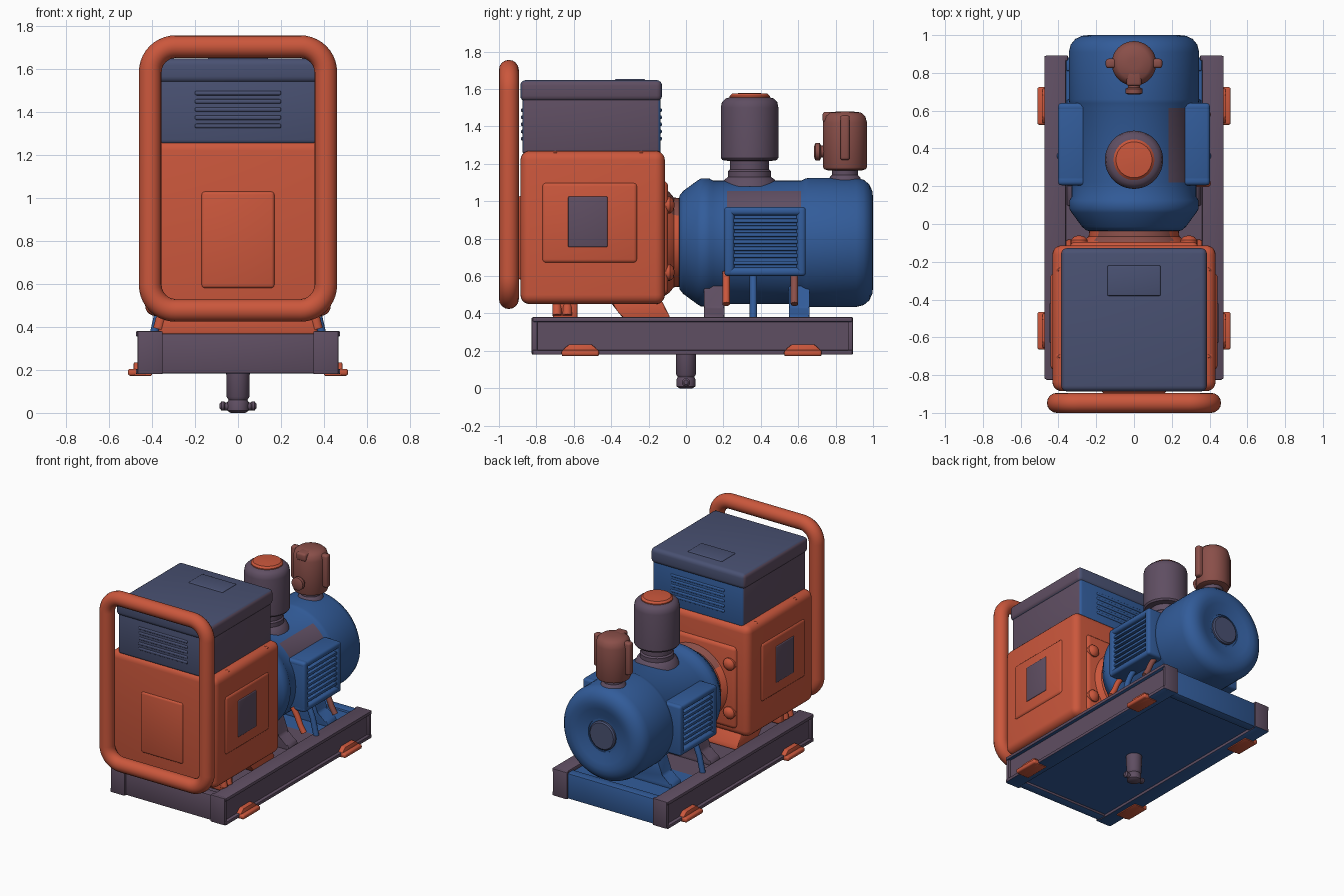
import bpy, bmesh, math
from mathutils import Vector

if "Cube" in bpy.data.objects:
    bpy.data.objects.remove(bpy.data.objects["Cube"])


def mat(name, hexv):
    m = bpy.data.materials.new(name)
    c = [int(hexv[i:i + 2], 16) / 255 for i in (0, 2, 4)]
    m.diffuse_color = [((v + .055) / 1.055) ** 2.4 if v > .04 else v / 12.92 for v in c] + [1]
    m.use_nodes = True
    m.node_tree.nodes["Principled BSDF"].inputs["Base Color"].default_value = m.diffuse_color
    return m


ORANGE = mat("orange", "CB573C")
BLUE = mat("blue", "325C9A")
PURPLE = mat("dusky purple", "5F4E62")
SLATE = mat("slate blue", "495172")
BROWN = mat("red brown", "8A4F49")


def finish(name, bm, m, angle=35):
    bmesh.ops.recalc_face_normals(bm, faces=bm.faces)
    me = bpy.data.meshes.new(name)
    bm.to_mesh(me)
    bm.free()
    ob = bpy.data.objects.new(name, me)
    bpy.context.collection.objects.link(ob)
    me.materials.append(m)
    smooth(ob, angle)
    return ob


def smooth(ob, angle=35):
    bpy.ops.object.select_all(action='DESELECT')
    ob.select_set(True)
    bpy.context.view_layer.objects.active = ob
    bpy.ops.object.shade_smooth_by_angle(angle=math.radians(angle))


def paint(ob, m, rule):
    """Give a second colour to faces whose (normal, centre) satisfy the rule."""
    ob.data.materials.append(m)
    for f in ob.data.polygons:
        if rule(f.normal, f.center):
            f.material_index = len(ob.data.materials) - 1
    return ob


def box(name, m, x, y, z, bev=0.0, seg=3):
    """Bevelled box from three (min, max) ranges."""
    bm = bmesh.new()
    bmesh.ops.create_cube(bm, size=1)
    for v in bm.verts:
        v.co = [r[0] + (c + .5) * (r[1] - r[0]) for c, r in zip(v.co, (x, y, z))]
    if bev:
        bmesh.ops.bevel(bm, geom=bm.edges[:], offset=bev, segments=seg, profile=.5, affect='EDGES')
    return finish(name, bm, m)


def lathe(name, m, pts, loc, axis='Z', n=48):
    """Revolve (radius, height) points about an axis through loc."""
    bm = bmesh.new()
    rings = []
    for r, h in pts:
        ring = []
        for i in range(n):
            a = 2 * math.pi * i / n
            p, q = r * math.cos(a), r * math.sin(a)
            co = {'Z': (p, q, h), 'Y': (p, h, q), 'X': (h, p, q)}[axis]
            ring.append(bm.verts.new(Vector(co) + Vector(loc)))
        rings.append(ring)
    for a, b in zip(rings, rings[1:]):
        for i in range(n):
            j = (i + 1) % n
            bm.faces.new((a[i], a[j], b[j], b[i]))
    bm.faces.new(rings[0])
    bm.faces.new(rings[-1])
    return finish(name, bm, m)


def prism(name, m, pts, axis, lo, hi, bev=0.01):
    """Extrude a 2D outline: axis X uses (y, z) points, axis Y uses (x, z)."""
    bm = bmesh.new()
    f = lambda p, t: (t, p[0], p[1]) if axis == 'X' else (p[0], t, p[1])
    a = [bm.verts.new(f(p, lo)) for p in pts]
    b = [bm.verts.new(f(p, hi)) for p in pts]
    bm.faces.new(a)
    bm.faces.new(b)
    for i in range(len(pts)):
        j = (i + 1) % len(pts)
        bm.faces.new((a[i], a[j], b[j], b[i]))
    if bev:
        bmesh.ops.bevel(bm, geom=bm.edges[:], offset=bev, segments=2, profile=.5, affect='EDGES')
    return finish(name, bm, m)


def tube(name, m, pts, r, cyclic=False):
    cu = bpy.data.curves.new(name, 'CURVE')
    cu.dimensions = '3D'
    cu.bevel_depth, cu.bevel_resolution, cu.use_fill_caps = r, 6, True
    s = cu.splines.new('POLY')
    s.points.add(len(pts) - 1)
    for p, c in zip(s.points, pts):
        p.co = (*c, 1)
    s.use_cyclic_u = cyclic
    cu.materials.append(m)
    ob = bpy.data.objects.new(name, cu)
    bpy.context.collection.objects.link(ob)
    bpy.ops.object.select_all(action='DESELECT')
    ob.select_set(True)
    bpy.context.view_layer.objects.active = ob
    bpy.ops.object.convert(target='MESH')
    smooth(bpy.context.view_layer.objects.active, 50)


def span(s, a, b):
    return tuple(sorted((s * a, s * b)))


under = lambda n, c: n.z < -.5

# Base: deck in two halves, side channels, end beams, feet
paint(box("base_deck_front", PURPLE, (-.44, .44), (-.79, .4), (.2, .355)), BLUE, under)
box("base_deck_back", BLUE, (-.44, .44), (.4, .86), (.2, .355))
for s, side in ((1, "right"), (-1, "left")):
    box("rail_web_" + side, PURPLE, span(s, .36, .45), (-.815, .885), (.19, .37))
    for nm, z in (("top", (.355, .38)), ("bottom", (.18, .205))):
        paint(box(f"rail_{nm}_flange_{side}", PURPLE, span(s, .36, .475), (-.82, .89), z, .006, 2), BLUE, under)
    for e, y in (("front", (-.825, -.795)), ("back", (.865, .893))):
        paint(box(f"rail_{e}_cap_{side}", PURPLE, span(s, .35, .467), y, (.18, .38), .006, 2), BLUE, under)
    for e, y in (("front", -.565), ("back", .625)):
        prism(f"foot_{e}_{side}", ORANGE, [(y - .1, .172), (y + .1, .172), (y + .09, .21), (y + .06, .235),
              (y - .06, .235), (y - .09, .21)], 'X', *span(s, .40, .485), .006)
        box(f"foot_pad_{e}_{side}", ORANGE, span(s, .42, .512), (y - .1, y + .1), (.172, .205), .012)
for e, y in (("front", (-.812, -.74)), ("back", (.81, .882))):
    paint(box(f"{e}_beam", PURPLE if e == "front" else BLUE, (-.36, .36), y, (.183, .37), .008, 2), BLUE, under)

# Drain valve below the base
lathe("drain_pipe", PURPLE, [(.035, 0), (.05, .01), (.05, .05), (.044, .06), (.053, .075), (.055, .2)], (0, 0, 0))
tube("drain_handle", PURPLE, [(-.075, 0, .03), (.075, 0, .03)], .018)
for s in (-1, 1):
    lathe("drain_handle_knob", PURPLE, [(.012, -.015), (.022, -.006), (.022, .006), (.012, .015)],
          (s * .07, 0, .032), 'X', 20)

# Engine housing with front panel, side panels and grilles
box("engine_housing", ORANGE, (-.432, .432), (-.885, -.113), (.45, 1.27), .05, 5)
box("front_panel", ORANGE, (-.17, .17), (-.896, -.85), (.58, 1.03), .015)
box("back_plate", ORANGE, (-.34, .34), (-.15, -.095), (.5, 1.11), .03)
for s, side in ((1, "right"), (-1, "left")):
    box("side_panel_" + side, ORANGE, span(s, .39, .442), (-.77, -.26), (.67, 1.1), .02)
    box("side_grille_" + side, PURPLE, span(s, .42, .448), (-.63, -.42), (.755, 1.025), .006)
    for z in (.62, .98):
        lathe("flange_bolt_" + side, ORANGE, [(.045, -.12), (.045, -.085), (.03, -.068), (.01, -.062)],
              (s * .29, 0, z), 'Y', 20)
    for y in (-.7, -.24):
        lathe("seam_bolt_" + side, ORANGE, [(.02, 0), (.02, .025), (.008, .034)], (s * .395, y, 1.235), 'Z', 16)
    # housing mounts
    prism("back_mount_" + side, ORANGE, [(-.33, .36), (-.08, .36), (-.09, .39), (-.13, .47), (-.42, .47),
          (-.36, .42)], 'X', *span(s, .12, .36))
    for y in (-.69, -.635):
        tube("mount_hook_" + side, ORANGE, [(s * .33, y, .48), (s * .36, y, .43), (s * .37, y, .39)], .025)
box("front_mount_bar", ORANGE, (-.37, .37), (-.71, -.58), (.36, .46), .015)

# Air box and lid on top of the housing
ab = box("air_box", PURPLE, (-.372, .372), (-.875, -.136), (1.25, 1.56), .02)
paint(ab, SLATE, lambda n, c: n.y < -.7)
paint(ab, BLUE, lambda n, c: n.y > .7)
lid = box("air_box_lid", PURPLE, (-.386, .386), (-.886, -.128), (1.535, 1.648), .03, 4)
paint(lid, SLATE, lambda n, c: abs(n.x) < .7)
box("lid_raised_plate", SLATE, (-.14, .14), (-.38, -.22), (1.64, 1.654), .006)
for i in range(5):
    z = 1.325 + i * .038
    box("front_louvre", SLATE, (-.2, .2), (-.882, -.86), (z, z + .02), .007)
    box("back_louvre", BLUE, (-.22, .22), (-.15, -.129), (z, z + .02), .007)

# Roll bar: rounded rectangle tube
bar = []
for cx, cz, a0 in ((.29, 1.585, 0), (-.29, 1.585, 90), (-.29, .595, 180), (.29, .595, 270)):
    for k in range(11):
        a = math.radians(a0 + 9 * k)
        bar.append((cx + .118 * math.cos(a), -.947, cz + .118 * math.sin(a)))
tube("roll_bar", ORANGE, bar, .053, True)

# Coupling and motor, revolved about y
C = (0, 0, .78)
flange = lathe("coupling_flange", ORANGE, [(.29, -.12), (.27, -.09), (.24, -.065), (.235, -.02)], C, 'Y')
paint(flange, BROWN, lambda n, c: c.z > .93 and abs(c.x) < .2)
body = lathe("motor_body", BLUE, [(.2, -.04), (.25, -.035), (.275, -.015), (.33, .06), (.342, .08), (.342, .125),
             (.33, .145), (.33, .22), (.33, .615), (.342, .64), (.345, .66), (.345, .91), (.335, .95), (.31, .98),
             (.275, .996), (.24, 1.0), (.2, .992), (.15, .977), (.12, .972), (.12, .965), (.02, .965)], C, 'Y', 64)
paint(body, PURPLE, lambda n, c: .2 < c.y < .6 and c.z > .95 and c.x > .17)
lathe("motor_end_cap", SLATE, [(.105, .95), (.105, .978), (.095, .986), (.02, .986)], C, 'Y')

# Motor side vents, feet and hooks
for s, side in ((1, "right"), (-1, "left")):
    box("vent_back_" + side, BLUE, span(s, .2, .368), (.22, .62), (.62, .95))
    for y in ((.205, .258), (.592, .64)):
        box("vent_post_" + side, BLUE, span(s, .22, .402), y, (.6, .97), .018)
    for z in ((.6, .645), (.925, .97)):
        box("vent_rail_" + side, BLUE, span(s, .22, .402), (.205, .64), z, .018)
    for i in range(7):
        z = .66 + i * .0375
        box("vent_slat_" + side, BLUE, span(s, .35, .396), (.25, .6), (z, z + .022), .007, 2)
    hooks = ((.215, ORANGE, .45), (.36, BLUE, .37), (.58, BROWN, .45)) if s > 0 else ((.36, BLUE, .37),)
    for y, m, z in hooks:
        tube("motor_hook_" + side, m, [(s * .3, y, .62), (s * .335, y, .56), (s * .36, y, .5), (s * .39, y, z)], .02)
for y, m in ((.15, PURPLE), (.605, BLUE)):
    prism("motor_saddle", m, [(-.36, .35), (.36, .35), (.34, .39), (.26, .43), (.23, .56), (-.23, .56), (-.26, .43),
          (-.34, .39)], 'Y', y - .055, y + .055)

# Filter canister on the motor
F = (0, .34, 0)
lathe("filter_neck", PURPLE, [(.15, 1.08), (.135, 1.115), (.115, 1.13), (.115, 1.16), (.105, 1.17), (.105, 1.23)], F)
lathe("filter_canister", PURPLE, [(.11, 1.215), (.145, 1.22), (.154, 1.232), (.154, 1.5), (.148, 1.53), (.128, 1.55),
      (.1, 1.557)], F)
lathe("filter_cap", ORANGE, [(.108, 1.54), (.108, 1.562), (.095, 1.575), (.03, 1.58)], F)

# Relief valve with fins, spout and top lug
V = (0, .85, 0)
lathe("valve_neck", PURPLE, [(.1, 1.08), (.08, 1.13), (.07, 1.14), (.07, 1.18)], V)
lathe("valve_body", BROWN, [(.09, 1.165), (.112, 1.172), (.118, 1.185), (.118, 1.42), (.108, 1.455), (.085, 1.475),
      (.03, 1.481)], V)
for s in (-1, 1):
    box("valve_fin", BROWN, span(s, .09, .15), (.825, .875), (1.22, 1.46), .015)
box("valve_top_lug", BROWN, (-.04, .04), (.73, .85), (1.42, 1.478), .015)
lathe("valve_spout", BROWN, [(.03, .685), (.046, .692), (.046, .715), (.032, .722), (.032, .78)], (0, 0, 1.265), 'Y', 24)
